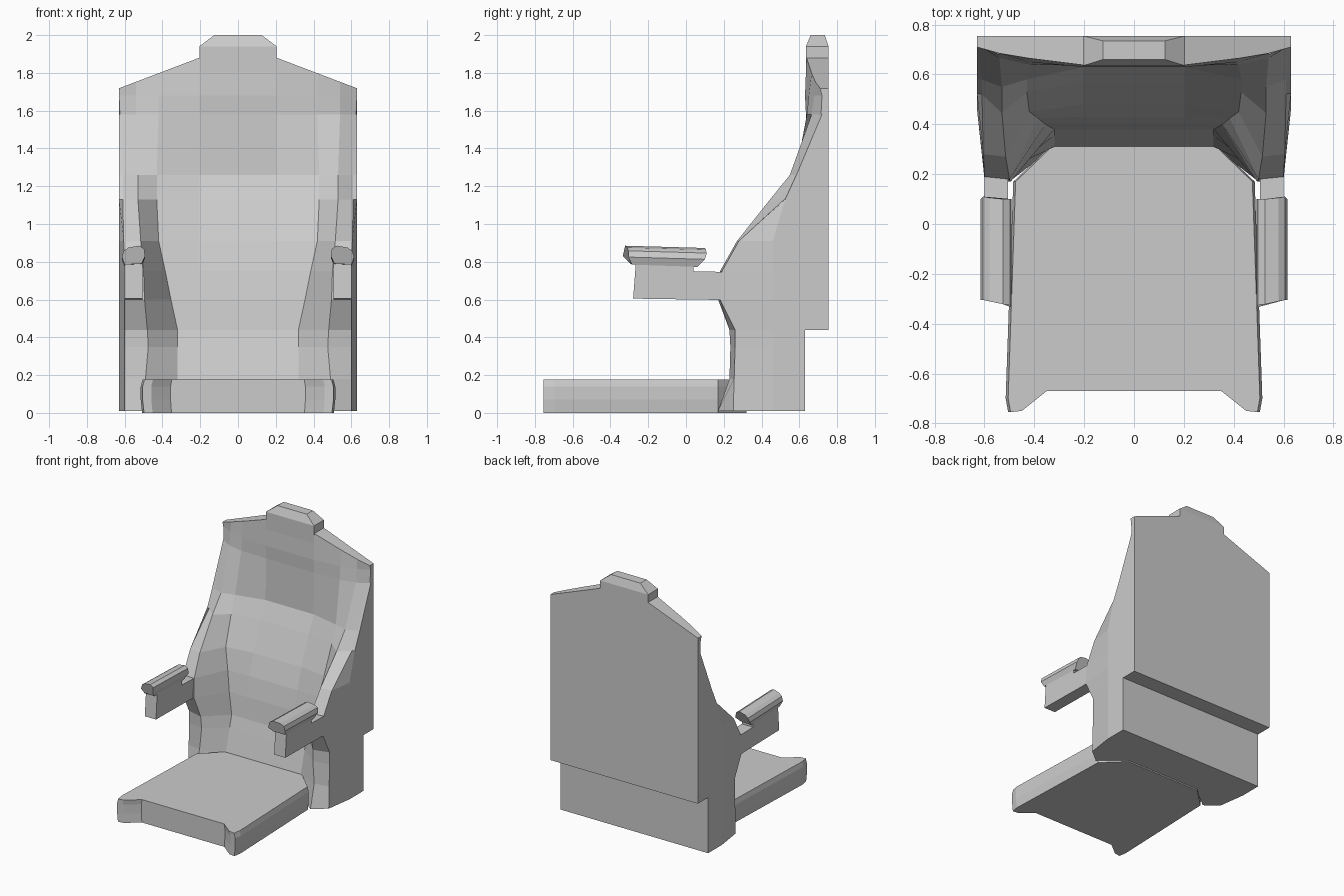
import bpy
import bmesh

cube = bpy.data.objects.get("Cube")
if cube:
    bpy.data.objects.remove(cube, do_unlink=True)

grey = bpy.data.materials.new("plain grey")
grey.use_nodes = True
colour = (0.6, 0.6, 0.6, 1)
grey.diffuse_color = colour
grey.node_tree.nodes["Principled BSDF"].inputs["Base Color"].default_value = colour


def finish(name, bm, mirrored=True):
    """Clean the mesh, mirror it across x and link it as an object."""
    bmesh.ops.remove_doubles(bm, verts=bm.verts, dist=0.0005)
    bmesh.ops.recalc_face_normals(bm, faces=bm.faces)
    mesh = bpy.data.meshes.new(name)
    bm.to_mesh(mesh)
    bm.free()
    mesh.materials.append(grey)
    obj = bpy.data.objects.new(name, mesh)
    bpy.context.collection.objects.link(obj)
    if mirrored:
        mirror = obj.modifiers.new("mirror", "MIRROR")
        mirror.use_clip = True
    return obj


def skin(bm, rings, closed=True):
    """Join consecutive rings of points with quads and return the vertices."""
    rows = [[bm.verts.new(p) for p in ring] for ring in rings]
    count = len(rows[0])
    for low, high in zip(rows, rows[1:]):
        for i in range(count if closed else count - 1):
            j = (i + 1) % count
            bm.faces.new((low[i], low[j], high[j], high[i]))
    return rows


def solid(name, rings, mirrored=True):
    """Closed loft with a cap on both ends."""
    bm = bmesh.new()
    rows = skin(bm, rings)
    bm.faces.new(rows[0])
    bm.faces.new(rows[-1])
    return finish(name, bm, mirrored)


# Backrest shell: height, back depth, centre depth, then lumbar, bolster and rim (x, y)
LEVELS = [
    (0.01, 0.63, 0.31, (0.32, 0.31), (0.50, 0.17), (0.60, 0.25)),
    (0.18, 0.63, 0.31, (0.32, 0.31), (0.49, 0.23), (0.60, 0.255)),
    (0.35, 0.63, 0.355, (0.32, 0.355), (0.475, 0.235), (0.60, 0.26)),
    (0.44, 0.63, 0.38, (0.32, 0.38), (0.48, 0.23), (0.60, 0.26)),
    (0.44, 0.755, 0.38, (0.32, 0.38), (0.48, 0.23), (0.60, 0.26)),
    (0.60, 0.755, 0.40, (0.355, 0.40), (0.495, 0.17), (0.60, 0.18)),
    (0.75, 0.755, 0.43, (0.385, 0.425), (0.50, 0.18), (0.60, 0.19)),
    (0.91, 0.755, 0.48, (0.42, 0.45), (0.515, 0.27), (0.605, 0.28)),
    (1.13, 0.755, 0.57, (0.43, 0.53), (0.53, 0.445), (0.61, 0.52)),
    (1.26, 0.755, 0.63, (0.43, 0.58), (0.53, 0.55), (0.61, 0.58)),
    (1.58, 0.755, 0.635, (0.42, 0.64), (0.54, 0.665), (0.625, 0.715)),
    (1.68, 0.755, 0.63, (0.42, 0.65), (0.54, 0.68), (0.63, 0.72)),
]
HEAD = 0.205


def shell_ring(z, back, centre, lumbar, bolster, rim, slope=0):
    front = [(0, centre), (HEAD, centre), lumbar, bolster, rim]
    corner = [(0.63, max(0.46, rim[1] + 0.005))]
    rear = [(x, back) for x in (0.63, bolster[0], lumbar[0], HEAD, 0)]
    return [(x, y, z - slope * max(0, x - HEAD)) for x, y in front + corner + rear]


bm = bmesh.new()
rings = [shell_ring(*level) for level in LEVELS]
# Sloping shoulder line along the top
rings.append(shell_ring(1.88, 0.755, 0.638, (0.42, 0.665), (0.54, 0.685), (0.63, 0.71), 0.38))
rows = skin(bm, rings, closed=False)
for row in (rows[0], rows[-1]):
    for i in range(4):
        bm.faces.new((row[i], row[i + 1], row[9 - i], row[10 - i]))
    bm.faces.new(row[4:7])
finish("backrest_shell", bm)

# Headrest cap with a tapered top
solid("headrest_cap", [
    [(-w, front, z), (w, front, z), (w, back, z), (-w, back, z)]
    for z, w, front, back in (
        (1.80, HEAD, 0.635, 0.755),
        (1.94, HEAD, 0.635, 0.755),
        (2.00, 0.125, 0.66, 0.735),
    )
], mirrored=False)

# Seat slab with two front horns and slightly bulging sides
half = [(0.35, -0.67), (0.45, -0.75), (0.495, -0.755), (0.505, -0.70), (0.475, 0.17), (0.32, 0.32)]
outline = half + [(-x, y) for x, y in reversed(half)]
solid("seat_slab", [
    [(x * spread, y, z) for x, y in outline]
    for z, spread in ((0, 1.005), (0.07, 1.02), (0.14, 1.02), (0.177, 1))
], mirrored=False)

# Arm brackets: side profile extruded across the arm
bracket = [(-0.28, 0.605), (0.25, 0.597), (0.25, 0.745), (0.04, 0.75), (0.04, 0.79), (-0.265, 0.80)]
solid("arm_brackets", [[(x, y, z) for y, z in bracket] for x in (0.505, 0.60)])

# Arm pads: cross-section points with their own front and back ends
pad = [
    (0.51, 0.79, -0.295, 0.06),
    (0.60, 0.785, -0.285, 0.06),
    (0.615, 0.825, -0.305, 0.10),
    (0.605, 0.858, -0.305, 0.11),
    (0.58, 0.875, -0.31, 0.105),
    (0.525, 0.885, -0.322, 0.10),
    (0.497, 0.87, -0.325, 0.10),
    (0.492, 0.83, -0.335, 0.10),
]
solid("arm_pads", [
    [(x, front, z) for x, z, front, back in pad],
    [(x, back, z - 0.012) for x, z, front, back in pad],
])
